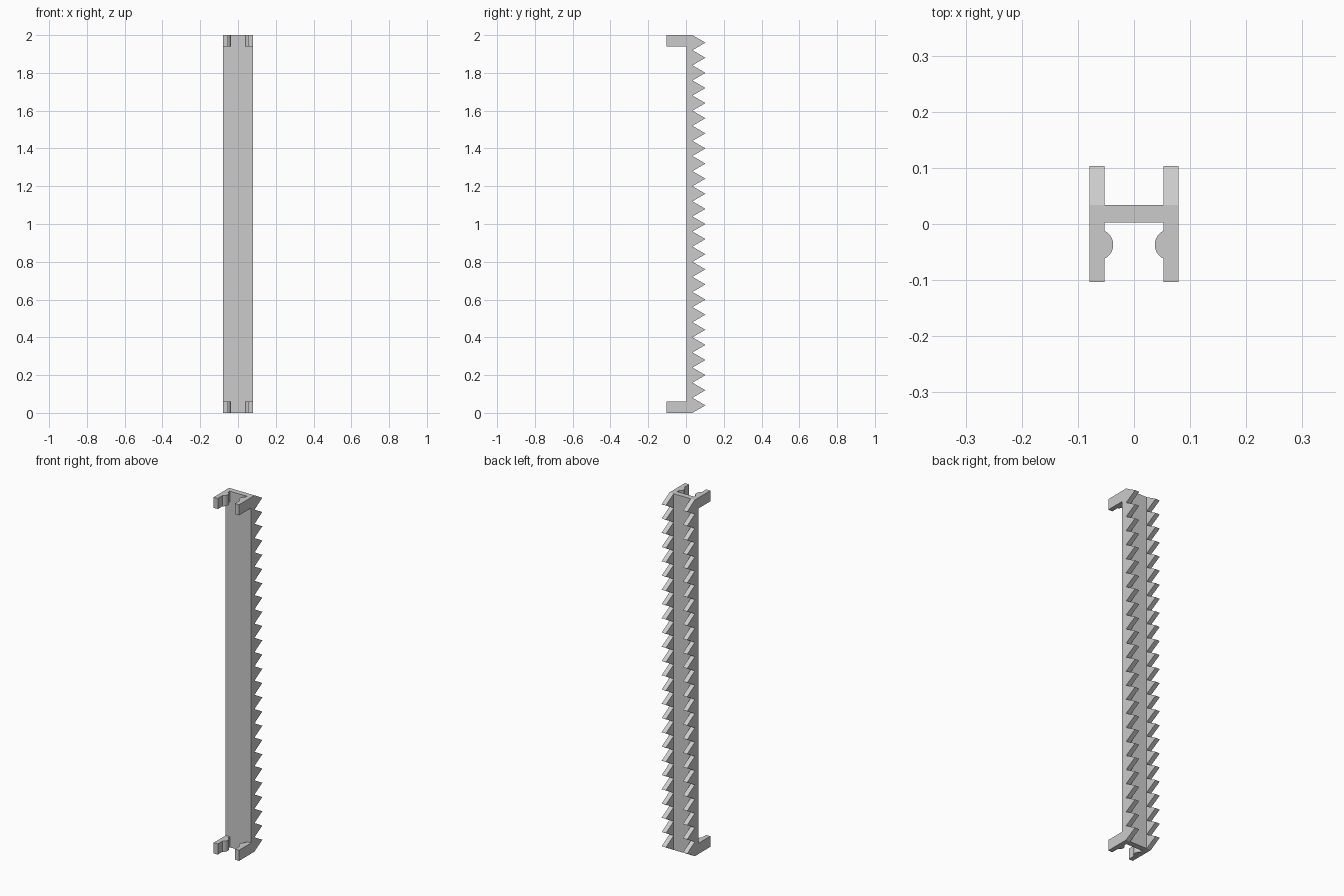
import bpy, bmesh, math

if "Cube" in bpy.data.objects:
    bpy.data.objects.remove(bpy.data.objects["Cube"])

HEIGHT, TEETH = 2.0, 25
PITCH = HEIGHT / TEETH
X_IN, X_OUT = 0.053, 0.079
Y_HOOK, Y_FRONT, Y_ROOT, Y_TIP = -0.103, 0.003, 0.034, 0.103
HOOK_H = 0.06


def prism(name, base, offset, smooth=False):
    """Extrude a closed profile of 3D points along an offset."""
    bm = bmesh.new()
    face = bm.faces.new([bm.verts.new(p) for p in base])
    ext = bmesh.ops.extrude_face_region(bm, geom=[face], use_keep_orig=True)
    verts = [g for g in ext["geom"] if isinstance(g, bmesh.types.BMVert)]
    bmesh.ops.translate(bm, verts=verts, vec=offset)
    bmesh.ops.recalc_face_normals(bm, faces=bm.faces[:])
    mesh = bpy.data.meshes.new(name)
    bm.to_mesh(mesh)
    bm.free()
    obj = bpy.data.objects.new(name, mesh)
    bpy.context.collection.objects.link(obj)
    if smooth:
        bpy.ops.object.select_all(action='DESELECT')
        bpy.context.view_layer.objects.active = obj
        obj.select_set(True)
        bpy.ops.object.shade_smooth_by_angle(angle=math.radians(30))
    return obj


# Web plate joining the two rails
prism("web_plate", [(-X_IN, Y_FRONT, 0), (X_IN, Y_FRONT, 0),
                    (X_IN, Y_ROOT, 0), (-X_IN, Y_ROOT, 0)], (0, 0, HEIGHT))

# Side profile: toothed back edge, hooks at both ends of the front edge
profile = [(Y_ROOT, 0)]
for i in range(TEETH):
    profile += [(Y_TIP, (i + 0.5) * PITCH), (Y_ROOT, (i + 1) * PITCH)]
profile += [(Y_HOOK, HEIGHT), (Y_HOOK, HEIGHT - HOOK_H), (Y_FRONT, HEIGHT - HOOK_H),
            (Y_FRONT, HOOK_H), (Y_HOOK, HOOK_H), (Y_HOOK, 0)]

# Rounded snap bump cross-section on the inside of each hook
HALF, DEPTH, BUMP_Y = 0.025, 0.016, -0.037
R = (HALF ** 2 + DEPTH ** 2) / (2 * DEPTH)
SPAN = math.asin(HALF / R)
CX = X_IN - DEPTH + R
arc = []
for i in range(17):
    a = SPAN * (i / 8 - 1)
    arc.append((CX - R * math.cos(a), BUMP_Y + R * math.sin(a)))

for side, s in (("left", -1), ("right", 1)):
    prism(f"{side}_toothed_rail", [(s * X_IN, y, z) for y, z in profile],
          (s * (X_OUT - X_IN), 0, 0))
    for end, z in (("lower", 0), ("upper", HEIGHT - HOOK_H)):
        prism(f"{side}_{end}_snap_bump", [(s * x, y, z) for x, y in arc],
              (0, 0, HOOK_H), smooth=True)
